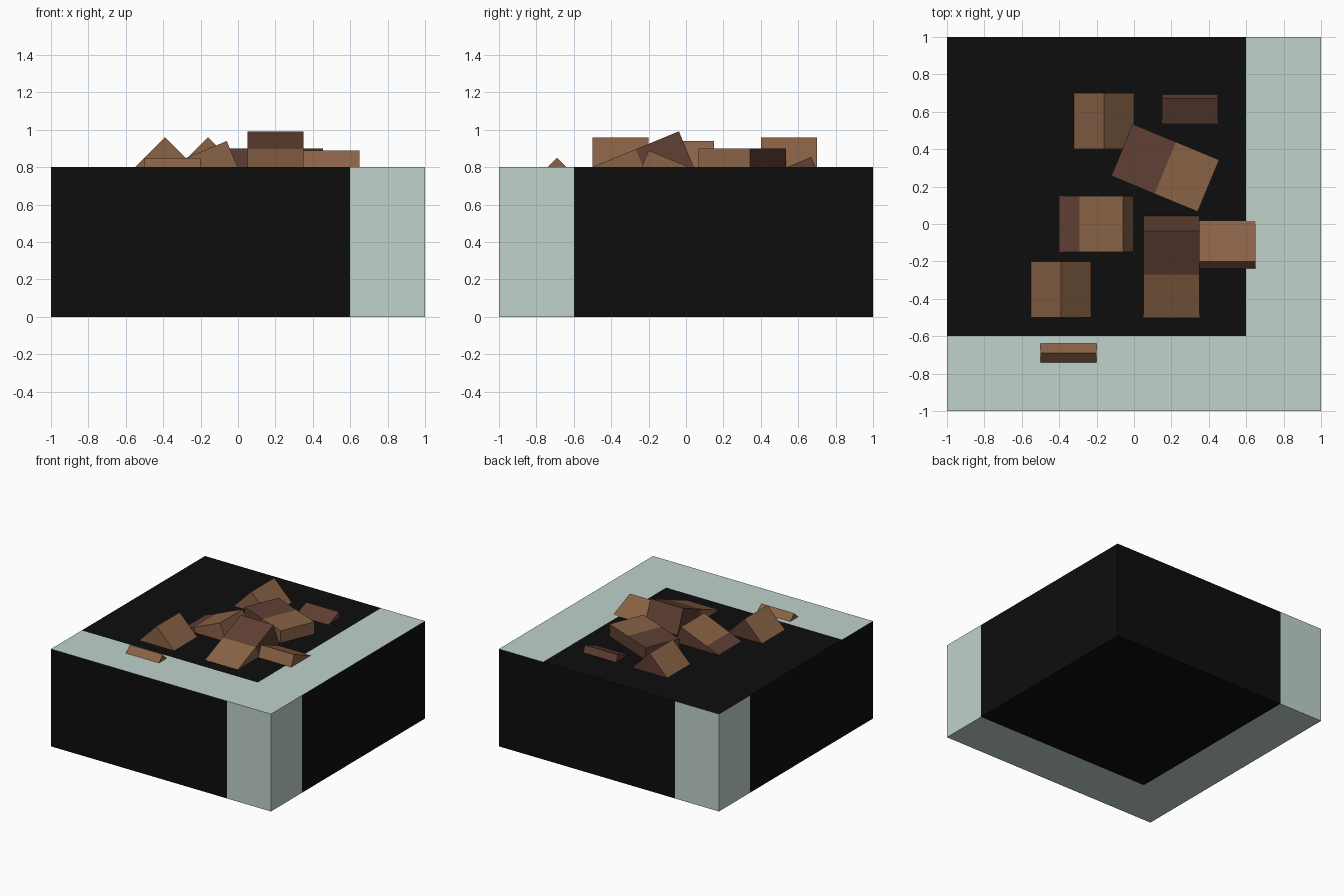
import bpy, bmesh
from math import radians
from mathutils import Matrix, Vector

cube = bpy.data.objects.get("Cube")
if cube:
    bpy.data.objects.remove(cube, do_unlink=True)


def material(name, rgb):
    m = bpy.data.materials.new(name)
    m.use_nodes = True
    m.diffuse_color = (*rgb, 1)
    m.node_tree.nodes["Principled BSDF"].inputs["Base Color"].default_value = (*rgb, 1)
    return m


black = material("charcoal black", (0.004, 0.004, 0.004))
mint = material("pale mint", (0.53, 0.645, 0.605))
tan = material("tan wood", (0.25, 0.123, 0.06))
bark = material("dark bark", (0.115, 0.05, 0.034))


def box(name, size, top, mats, cuts, rule, matrix=Matrix()):
    """Box with its top at the given height, cut by planes and coloured by a rule."""
    bm = bmesh.new()
    bmesh.ops.create_cube(bm, size=1)
    bmesh.ops.scale(bm, vec=size, verts=bm.verts)
    bmesh.ops.translate(bm, vec=(0, 0, top - size[2] / 2), verts=bm.verts)
    for co, no in cuts:
        bmesh.ops.bisect_plane(bm, geom=bm.verts[:] + bm.edges[:] + bm.faces[:],
                               plane_co=co, plane_no=no)
    bm.normal_update()
    for f in bm.faces:
        f.material_index = int(rule(f.calc_center_median(), f.normal))
    bm.transform(matrix)
    mesh = bpy.data.meshes.new(name)
    bm.to_mesh(mesh)
    bm.free()
    for m in mats:
        mesh.materials.append(m)
    ob = bpy.data.objects.new(name, mesh)
    bpy.context.collection.objects.link(ob)
    return ob


# Base block: a mint band along one or two edges of every face
EDGE = 0.6


def is_mint(c, n):
    if n.z > 0.5:
        return c.x > EDGE or c.y < -EDGE
    if n.z < -0.5:
        return c.x < -EDGE or c.y < -EDGE
    if abs(n.y) > 0.5:
        return c.x * -n.y > EDGE
    return c.y * -n.x > EDGE


base_cuts = [(Vector(axis) * s * EDGE, axis)
             for axis in ((1, 0, 0), (0, 1, 0)) for s in (-1, 1)]
box("base_block", (2, 2, 0.8), 0.8, [black, mint], base_cuts, is_mint)


# Wood chunks: half tan, half bark, sunk into the block at a tilt
LENGTH, WIDTH = 0.5, 0.3


def chunk(name, ridge, yaw, pitch):
    """Place a chunk by the middle of its raised top edge (its centre if flat)."""
    end = LENGTH / 2 * ((pitch > 0) - (pitch < 0))
    turn = Matrix.Rotation(radians(yaw), 4, "Z") @ Matrix.Rotation(radians(-pitch), 4, "Y")
    place = Matrix.Translation(ridge) @ turn @ Matrix.Translation((-end, 0, 0))

    def is_bark(c, n):
        rear = n.y > 0.5 and (turn @ n).y > 0.6
        return c.x < 0 or rear

    box(name, (LENGTH, WIDTH, WIDTH), 0, [tan, bark],
        [((0, 0, 0), (1, 0, 0))], is_bark, place)


chunk("wood_chunk_back", (-0.16, 0.55, 0.96), 0, 45)
chunk("wood_chunk_front", (-0.39, -0.35, 0.96), 0, 45)
chunk("wood_chunk_middle", (-0.06, 0, 0.94), 0, 22.5)
chunk("wood_chunk_flat", (0.167, 0.3, 0.9), -22.5, 0)
chunk("wood_chunk_tall", (0.2, -0.038, 0.992), -90, -22.5)
chunk("wood_chunk_rear_low", (0.3, 0.67, 0.855), -90, -22.5)
chunk("wood_chunk_side", (0.5, -0.2, 0.89), -90, 22.5)
chunk("wood_chunk_edge", (-0.35, -0.69, 0.85), -90, 45)
